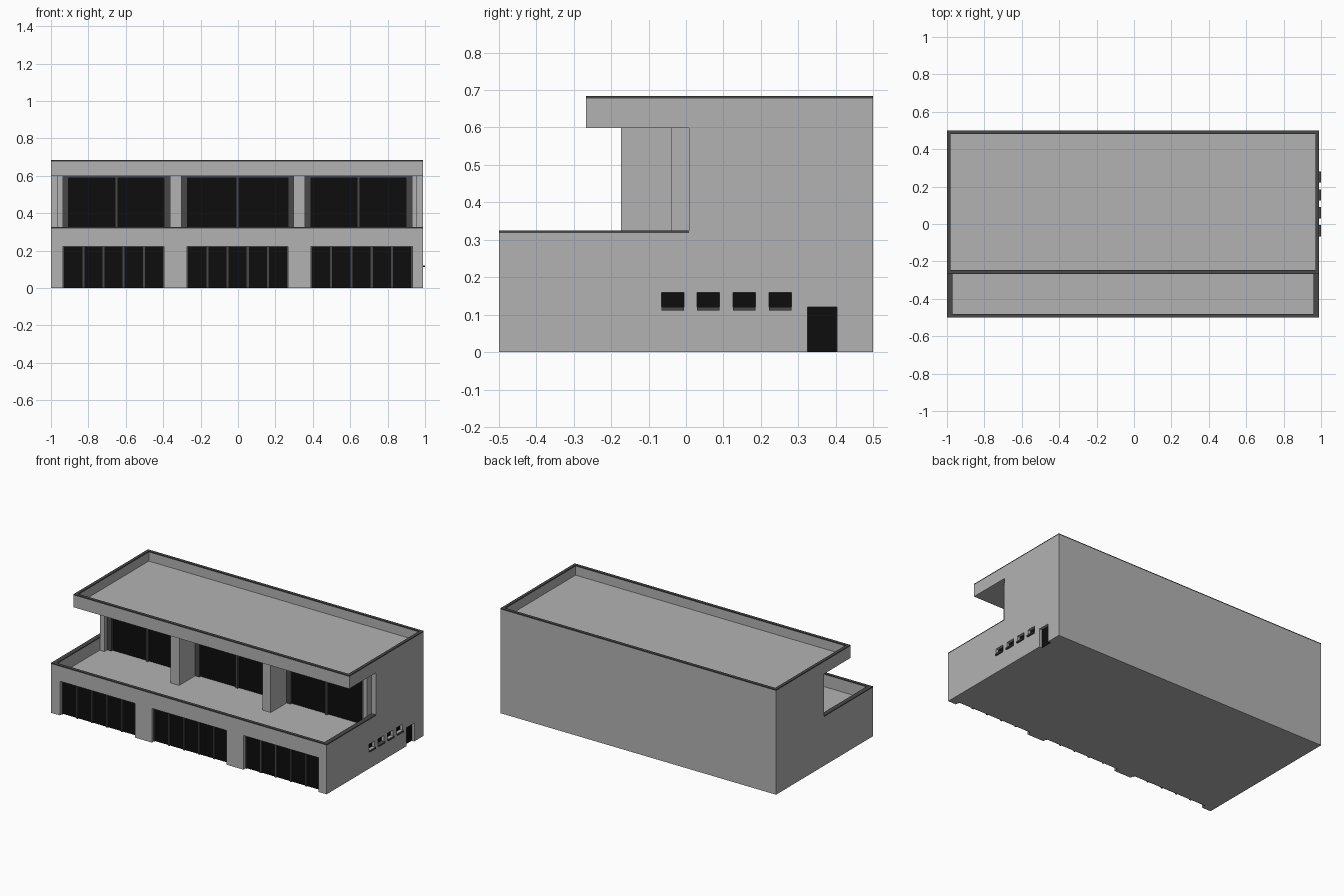
import bpy

if "Cube" in bpy.data.objects:
    bpy.data.objects.remove(bpy.data.objects["Cube"])


def material(name, value):
    m = bpy.data.materials.new(name)
    m.diffuse_color = (value, value, value, 1)
    m.use_nodes = True
    m.node_tree.nodes["Principled BSDF"].inputs["Base Color"].default_value = m.diffuse_color
    return m


WALL = material("light_grey_wall", 0.45)
TRIM = material("dark_grey_trim", 0.065)
GLASS = material("black_glass", 0.004)


def box(name, x, y, z, mat):
    """Box from (min, max) pairs on each axis."""
    verts = [(a, b, c) for c in z for b in y for a in x]
    faces = [(0, 2, 3, 1), (4, 5, 7, 6), (0, 1, 5, 4),
             (1, 3, 7, 5), (3, 2, 6, 7), (2, 0, 4, 6)]
    mesh = bpy.data.meshes.new(name)
    mesh.from_pydata(verts, [], faces)
    mesh.materials.append(mat)
    ob = bpy.data.objects.new(name, mesh)
    bpy.context.collection.objects.link(ob)
    return ob


def cut(target, x, y, z):
    """Recess an opening into the target."""
    c = box("opening_cutter", x, y, z, WALL)
    c.hide_render = True
    c.hide_viewport = True
    m = target.modifiers.new("opening", 'BOOLEAN')
    m.operation = 'DIFFERENCE'
    m.solver = 'EXACT'
    m.object = c


def rim(name, x, y, z, side, end, mat, back=True):
    """Rectangular border: two sides, a front and optionally a back."""
    box(name + "_left", (x[0], x[0] + side), y, z, mat)
    box(name + "_right", (x[1] - side, x[1]), y, z, mat)
    inner = (x[0] + side, x[1] - side)
    box(name + "_front", inner, (y[0], y[0] + end), z, mat)
    if back:
        box(name + "_back", inner, (y[1] - end, y[1]), z, mat)


def window(name, x, y, z, panes, edge, bar, top, depth):
    """Front-facing glazing: glass plate at y with frame bars before it."""
    box(name + "_glass", x, (y - 0.002, y + 0.002), z, GLASS)
    fy = (y - depth, y)
    box(name + "_head", x, fy, (z[1] - top, z[1]), TRIM)
    box(name + "_left_frame", (x[0], x[0] + edge), fy, z, TRIM)
    box(name + "_right_frame", (x[1] - edge, x[1]), fy, z, TRIM)
    for i in range(1, panes):
        c = x[0] + (x[1] - x[0]) * i / panes
        box(name + "_mullion", (c - bar / 2, c + bar / 2), fy, z, TRIM)


X = (-1.0, 0.99)
DECK, LOW, CEIL, ROOF, TOP = 0.24, 0.325, 0.599, 0.62, 0.684
FACE = 0.008  # front of the upper storey
CAP = 0.007

# Ground floor with recessed openings
ground = box("ground_floor", X, (-0.5, 0.5), (0, DECK), WALL)
for x in ((-0.935, -0.395), (-0.272, 0.268), (0.39, 0.932)):
    cut(ground, x, (-0.6, -0.47), (-0.1, 0.223))
    window("shop_window", x, -0.47, (0, 0.223), 5, 0.006, 0.011, 0.005, 0.01)

# Small side windows with projecting sills
for i in range(4):
    y0 = -0.066 + i * 0.0957
    y = (y0, y0 + 0.06)
    cut(ground, (0.97, 1.1), y, (0.12, 0.159))
    box("side_window_glass", (0.968, 0.972), y, (0.12, 0.159), GLASS)
    box("side_window_sill", (0.97, 1.0), y, (0.111, 0.12), TRIM)

# Side door
cut(ground, (0.97, 1.1), (0.325, 0.403), (-0.1, 0.12))
box("side_door", (0.968, 0.972), (0.325, 0.403), (0, 0.12), GLASS)

# Terrace parapet and its cap
rim("terrace_parapet", X, (-0.5, FACE), (DECK, LOW - CAP), 0.03, 0.02, WALL, False)
rim("terrace_cap", X, (-0.5, FACE), (LOW - CAP, LOW), 0.03, 0.02, TRIM, False)

# Upper storey, end piers and columns
box("upper_floor", X, (FACE, 0.5), (DECK, CEIL), WALL)
for x in ((-0.968, -0.936), (0.93, 0.958)):
    box("end_pier", x, (-0.04, FACE), (DECK, CEIL), WALL)
for x in ((-0.364, -0.302), (0.298, 0.358)):
    box("terrace_column", x, (-0.174, FACE), (DECK, CEIL), WALL)
for x in ((-0.936, -0.364), (-0.302, 0.298), (0.358, 0.93)):
    window("terrace_window", x, 0.004, (DECK, CEIL), 2, 0.031, 0.015, 0.012, 0.015)

# Overhanging roof, parapet and cap
RY = (-0.267, 0.5)
box("roof_slab", X, RY, (CEIL, ROOF), WALL)
rim("roof_parapet", X, RY, (ROOF, TOP - CAP), 0.02, 0.02, WALL)
rim("roof_cap", X, RY, (TOP - CAP, TOP), 0.02, 0.02, TRIM)
